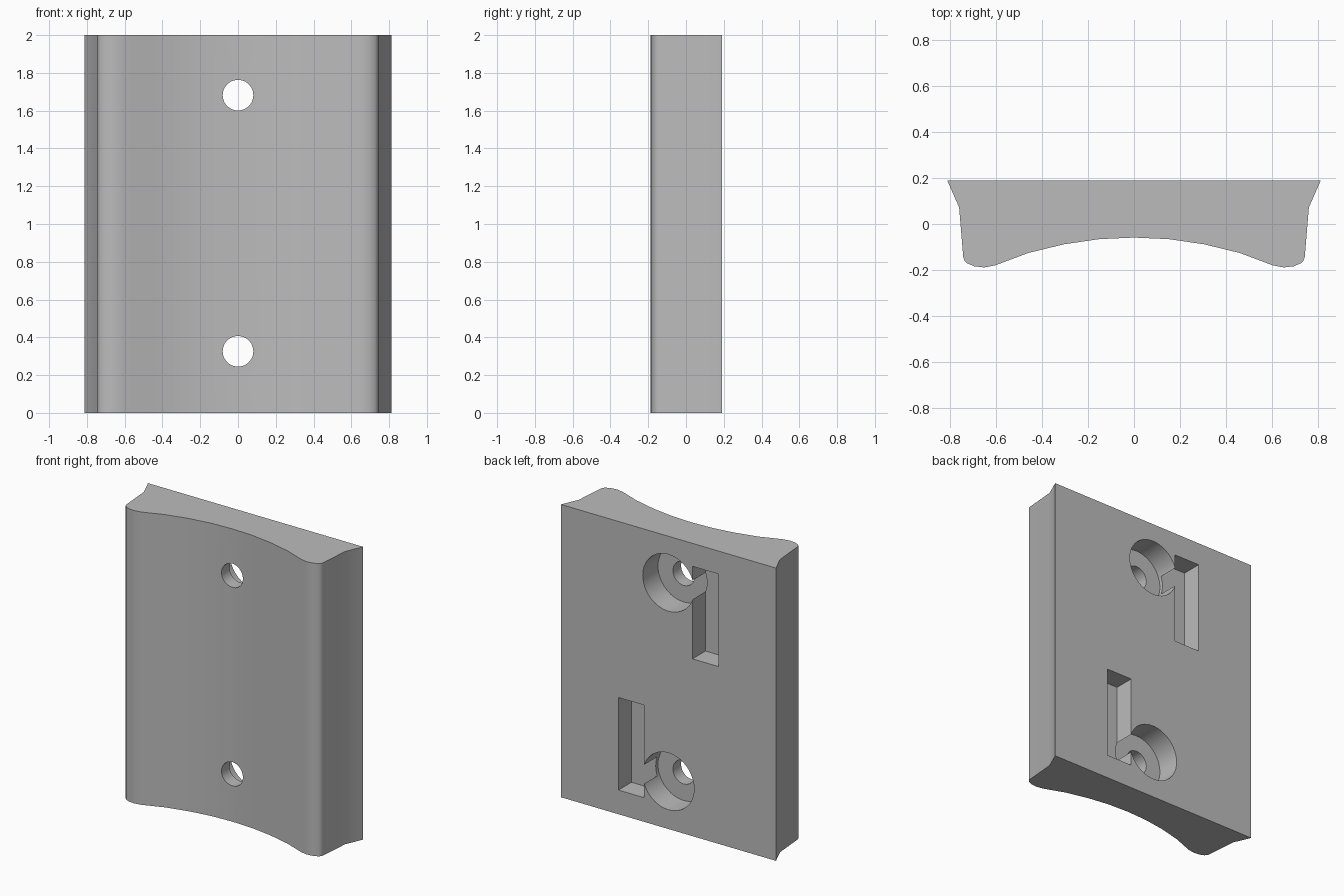
import bpy
import math

cube = bpy.data.objects.get("Cube")
if cube:
    bpy.data.objects.remove(cube, do_unlink=True)

grey = bpy.data.materials.new("plain_grey")
grey.use_nodes = True
colour = (0.5, 0.5, 0.5, 1)
grey.diffuse_color = colour
grey.node_tree.nodes["Principled BSDF"].inputs["Base Color"].default_value = colour

BACK = 0.19
HEIGHT = 2.0

# Half outline seen from above, from the back corner to the middle of the hollow front
half = [(0.813, BACK), (0.761, 0.072), (0.743, -0.145), (0.737, -0.16), (0.726, -0.171),
        (0.695, -0.184), (0.652, -0.189), (0.604, -0.18), (0.46, -0.126),
        (0.304, -0.088), (0.152, -0.066), (0, -0.059)]
outline = half + [(-x, y) for x, y in reversed(half[:-1])]

# Block: outline extruded upwards
n = len(outline)
verts = [(x, y, z) for z in (0, HEIGHT) for x, y in outline]
faces = [[i, i + n, (i + 1) % n + n, (i + 1) % n] for i in range(n)]
faces += [list(range(n)), list(range(2 * n - 1, n - 1, -1))]
mesh = bpy.data.meshes.new("mounting_block")
mesh.from_pydata(verts, [], faces)
mesh.materials.append(grey)
block = bpy.data.objects.new("mounting_block", mesh)
bpy.context.collection.objects.link(block)


def activate(obj):
    bpy.ops.object.select_all(action='DESELECT')
    obj.select_set(True)
    bpy.context.view_layer.objects.active = obj


# Make the face winding consistent
activate(block)
bpy.ops.object.mode_set(mode='EDIT')
bpy.ops.mesh.select_all(action='SELECT')
bpy.ops.mesh.normals_make_consistent(inside=False)
bpy.ops.object.mode_set(mode='OBJECT')


def cut(cutter):
    """Subtract the cutter from the block and discard it."""
    cutter.hide_render = True
    cutter.data.materials.append(grey)
    activate(block)
    mod = block.modifiers.new("cut", 'BOOLEAN')
    mod.operation = 'DIFFERENCE'
    mod.solver = 'EXACT'
    mod.object = cutter
    bpy.ops.object.modifier_apply(modifier=mod.name)
    bpy.data.objects.remove(cutter, do_unlink=True)


def cut_round(radius, z, y_from, y_to):
    bpy.ops.mesh.primitive_cylinder_add(
        vertices=48, radius=radius, depth=y_to - y_from,
        location=(0, (y_from + y_to) / 2, z), rotation=(math.pi / 2, 0, 0))
    cut(bpy.context.object)


def cut_slot(x, z, depth):
    bpy.ops.mesh.primitive_cube_add(size=1, location=(x, BACK, z))
    slot = bpy.context.object
    slot.scale = (0.195, 2 * depth, 0.632)
    cut(slot)


# Screw hole, counterbore and adjoining slot, turned half round for the top pair
for z, side in ((0.326, 1), (1.682, -1)):
    cut_round(0.194, z, 0.025, 0.4)
    cut_round(0.081, z, -0.4, 0.1)
    cut_slot(side * 0.28, z + side * 0.155, 0.14)

activate(block)
bpy.ops.object.shade_smooth_by_angle(angle=math.radians(30))
